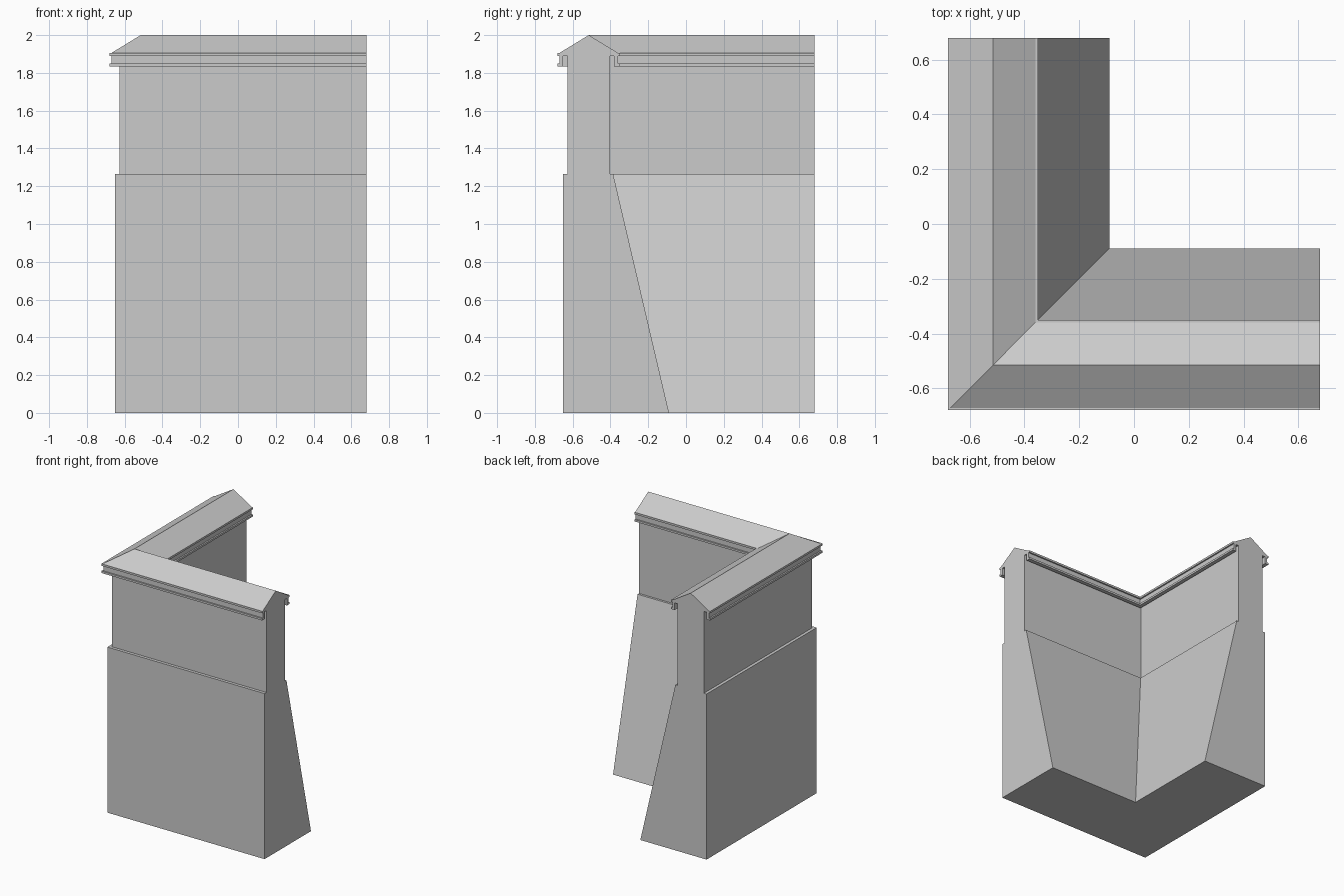
import bpy, bmesh

if "Cube" in bpy.data.objects:
    bpy.data.objects.remove(bpy.data.objects["Cube"])

# Cross-section of the wall: (offset from centre, height)
MID = -0.515          # ridge line of the coping
END = 0.68            # free end of both legs

# Outer half of the coping, from the wall up to the eaves: (distance from ridge, z)
coping = [(0.112, 1.89), (0.135, 1.89), (0.135, 1.835), (0.165, 1.835),
          (0.165, 1.85), (0.154, 1.85), (0.154, 1.89), (0.165, 1.89),
          (0.165, 1.905), (0.156, 1.905)]

profile = [(-0.65, 0), (-0.65, 1.265), (MID - 0.112, 1.265)]    # upright outer face
profile += [(MID - d, z) for d, z in coping]                    # outer eaves
profile += [(MID, 2.0)]                                         # ridge
profile += [(MID + d, z) for d, z in reversed(coping)]          # inner eaves
profile += [(MID + 0.112, 1.265), (-0.386, 1.265), (-0.09, 0)]  # battered inner face

# Sweep the section round the corner with a mitre
bm = bmesh.new()
rings = [
    [bm.verts.new((END, d, z)) for d, z in profile],   # end of front leg
    [bm.verts.new((d, d, z)) for d, z in profile],     # mitred corner
    [bm.verts.new((d, END, z)) for d, z in profile],   # end of side leg
]
n = len(profile)
for a, b in zip(rings, rings[1:]):
    for i in range(n):
        j = (i + 1) % n
        bm.faces.new((a[i], a[j], b[j], b[i]))
bm.faces.new(rings[0])
bm.faces.new(rings[-1][::-1])
bmesh.ops.recalc_face_normals(bm, faces=bm.faces)

mesh = bpy.data.meshes.new("corner_wall")
bm.to_mesh(mesh)
bm.free()
wall = bpy.data.objects.new("corner_wall", mesh)
bpy.context.collection.objects.link(wall)
